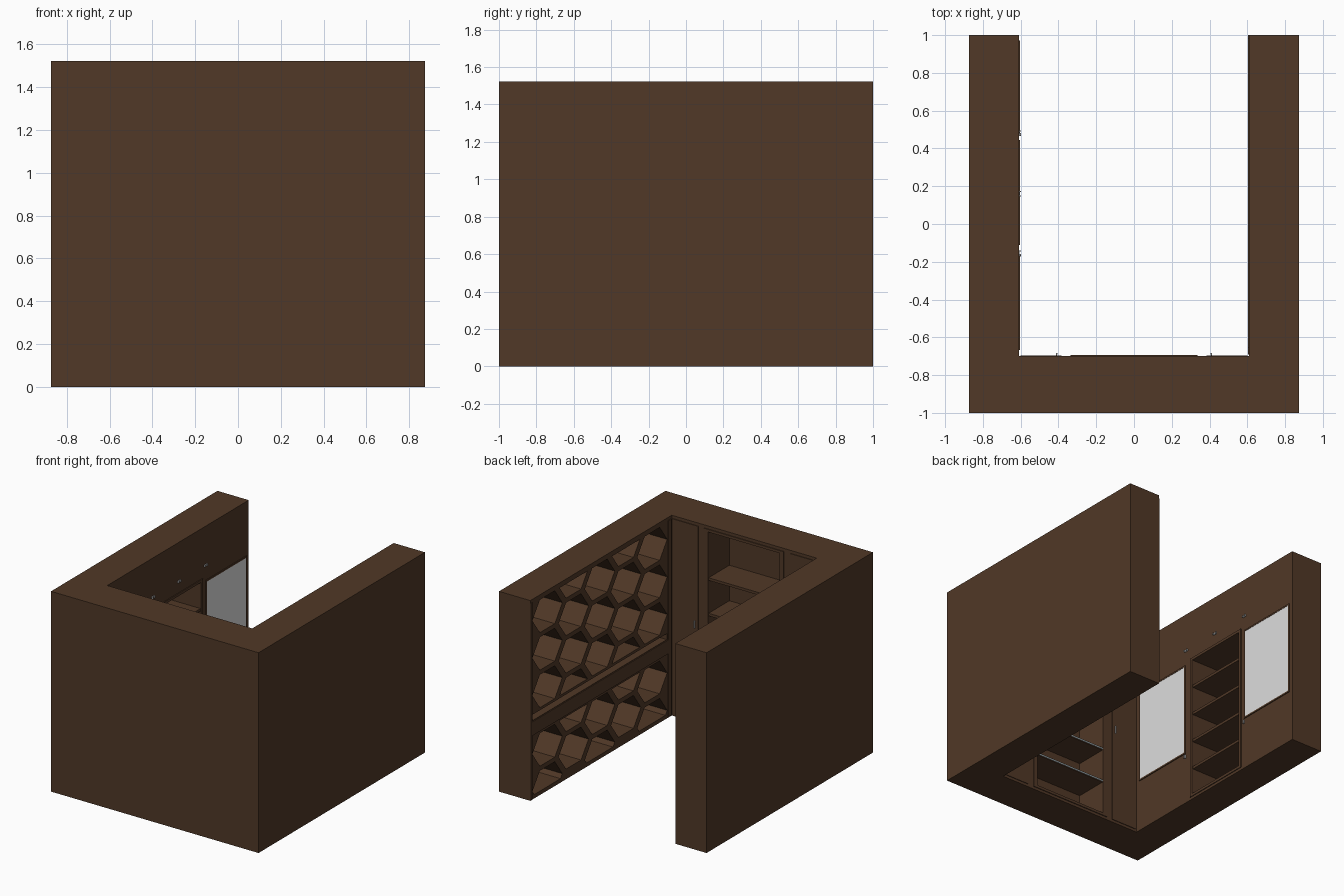
import bpy, bmesh
from mathutils import Matrix, Vector

if "Cube" in bpy.data.objects:
    bpy.data.objects.remove(bpy.data.objects["Cube"])


def material(name, rgb):
    m = bpy.data.materials.new(name)
    m.diffuse_color = (*rgb, 1)
    m.use_nodes = True
    m.node_tree.nodes["Principled BSDF"].inputs["Base Color"].default_value = m.diffuse_color
    return m


WOOD = material("dark_wood", (0.082, 0.040, 0.020))
MIRROR = material("mirror_grey", (0.72, 0.72, 0.72))
METAL = material("brushed_metal", (0.45, 0.45, 0.45))
STRIP = material("pale_strip", (0.40, 0.47, 0.50))


def add_box(bm, x0, x1, y0, y1, z0, z1):
    c = Vector(((x0 + x1) / 2, (y0 + y1) / 2, (z0 + z1) / 2))
    s = Matrix.Diagonal((x1 - x0, y1 - y0, z1 - z0, 1))
    bmesh.ops.create_cube(bm, size=1, matrix=Matrix.Translation(c) @ s)


def add_prism(bm, pts, offset):
    # closed prism from a polygon and an extrusion vector
    a = [bm.verts.new(p) for p in pts]
    b = [bm.verts.new(Vector(p) + Vector(offset)) for p in pts]
    n = len(pts)
    bm.faces.new(a)
    bm.faces.new(b[::-1])
    for i in range(n):
        j = (i + 1) % n
        bm.faces.new((a[j], a[i], b[i], b[j]))


def finish(bm, name, mat):
    bmesh.ops.recalc_face_normals(bm, faces=bm.faces[:])
    me = bpy.data.meshes.new(name)
    bm.to_mesh(me)
    bm.free()
    me.materials.append(mat)
    ob = bpy.data.objects.new(name, me)
    bpy.context.collection.objects.link(ob)
    return ob


def boxes(name, mat, *dims):
    bm = bmesh.new()
    for d in dims:
        add_box(bm, *d)
    return finish(bm, name, mat)


X, XI, YI, H = 0.873, 0.61, -0.70, 1.523

# U-shaped cabinet body
bm = bmesh.new()
plan = [(-X, -1), (X, -1), (X, 1), (XI, 1), (XI, YI), (-XI, YI), (-XI, 1), (-X, 1)]
add_prism(bm, [(x, y, 0) for x, y in plan], (0, 0, H))
body = finish(bm, "cabinet_body", WOOD)

# Cutters: honeycomb cells, rack slot, niche compartments, side shelf compartments
cut = bmesh.new()
A, T, HH = 0.18, 0.09, 0.125


def hex_cell(cy, cz, zmin, zmax):
    lo, hi = max(cz - HH, zmin), min(cz + HH, zmax)
    if hi - lo < 0.03:
        return
    levels = [lo] + ([cz] if lo < cz < hi else []) + [hi]
    half = [A - (A - T) * abs(z - cz) / HH for z in levels]
    pts = [(0.56, cy + w, z) for w, z in zip(half, levels)]
    pts += [(0.56, cy - w, z) for w, z in reversed(list(zip(half, levels)))]
    add_prism(cut, pts, (0.29, 0, 0))


for col in range(5):
    cy = 0.795 - 0.315 * col
    shift = 0.1425 if col % 2 else 0
    for row in range(4):
        hex_cell(cy, 1.36 + shift - 0.285 * row, 0.665, 1.485)
    for row in range(2):
        hex_cell(cy, 0.345 + shift - 0.285 * row, 0.03, 0.475)
add_box(cut, 0.56, 0.80, -0.64, 0.98, 0.60, 0.645)

niche_levels = [0.04, 0.31, 0.57, 0.86, 1.13, 1.50]
for z0, z1 in zip(niche_levels, niche_levels[1:]):
    add_box(cut, -0.30, 0.30, -0.95, -0.65, z0, z1 - 0.02)
for i in range(5):
    z0 = 0.04 + 0.22 * i
    add_box(cut, -0.85, -0.56, -0.085, 0.42, z0, z0 + 0.20)

cutter = finish(cut, "opening_cutter", WOOD)
cutter.hide_render = True
mod = body.modifiers.new("openings", "BOOLEAN")
mod.operation = "DIFFERENCE"
mod.solver = "EXACT"
mod.object = cutter
bpy.context.view_layer.objects.active = body
bpy.ops.object.modifier_apply(modifier=mod.name)
bpy.data.objects.remove(cutter)


# Raised trims around the niche and the side shelves
D = 0.006
boxes("niche_frame", WOOD,
      (-0.335, -0.30, YI, YI + D, 0.02, 1.50), (0.30, 0.335, YI, YI + D, 0.02, 1.50),
      (-0.30, 0.30, YI, YI + D, 1.48, 1.50), (-0.30, 0.30, YI, YI + D, 0.02, 0.04))
boxes("side_shelf_frame", WOOD,
      (-XI, -XI + D, -0.11, -0.085, 0.02, 1.14), (-XI, -XI + D, 0.42, 0.445, 0.02, 1.14),
      (-XI, -XI + D, -0.085, 0.42, 1.12, 1.14), (-XI, -XI + D, -0.085, 0.42, 0.02, 0.04))

# Rack surround strips
boxes("rack_frame", WOOD,
      (XI - D, XI, 0.98, 1.0, 0.01, 1.50), (XI - D, XI, -0.69, -0.655, 0.01, 1.50),
      (XI - D, XI, -0.655, 0.98, 0.49, 0.595))

# Tall narrow doors beside the niche, with handles
for side, s in (("right", 1), ("left", -1)):
    x0, x1 = sorted((s * 0.385, s * 0.602))
    boxes(side + "_tall_door", WOOD, (x0, x1, YI, YI + 0.005, 0.02, 1.50))
    x = s * 0.41
    boxes(side + "_door_handle", METAL,
          (x - 0.004, x + 0.004, YI + 0.01, YI + 0.016, 0.72, 0.78),
          (x - 0.003, x + 0.003, YI, YI + 0.012, 0.725, 0.732),
          (x - 0.003, x + 0.003, YI, YI + 0.012, 0.768, 0.775))

# Pale strips along two lower niche shelves
for i, z in enumerate((0.30, 0.56)):
    boxes("niche_strip_%d" % (i + 1), STRIP, (-0.30, 0.30, YI, YI + 0.004, z - 0.005, z + 0.005))

# Mirrors with thin wooden frames and small knobs
for i, (y0, y1, yk) in enumerate(((-0.655, -0.175, -0.165), (0.49, 0.96, 0.475))):
    n = i + 1
    z0, z1, f = 0.41, 1.10, 0.012
    boxes("mirror_%d" % n, MIRROR, (-XI, -XI + 0.004, y0, y1, z0, z1))
    boxes("mirror_frame_%d" % n, WOOD,
          (-XI, -XI + D, y0 - f, y0, z0 - f, z1 + f), (-XI, -XI + D, y1, y1 + f, z0 - f, z1 + f),
          (-XI, -XI + D, y0, y1, z0 - f, z0), (-XI, -XI + D, y0, y1, z1, z1 + f))
    boxes("mirror_knob_%d" % n, METAL, (-XI, -XI + 0.012, yk - 0.006, yk + 0.006, 0.36, 0.385))

# Three small wall hooks above the shelves
for i, y in enumerate((-0.155, 0.16, 0.48)):
    boxes("wall_hook_%d" % (i + 1), METAL,
          (-XI, -XI + 0.012, y - 0.015, y - 0.009, 1.22, 1.235),
          (-XI, -XI + 0.012, y + 0.009, y + 0.015, 1.22, 1.235),
          (-XI, -XI + 0.004, y - 0.015, y + 0.015, 1.22, 1.235))
